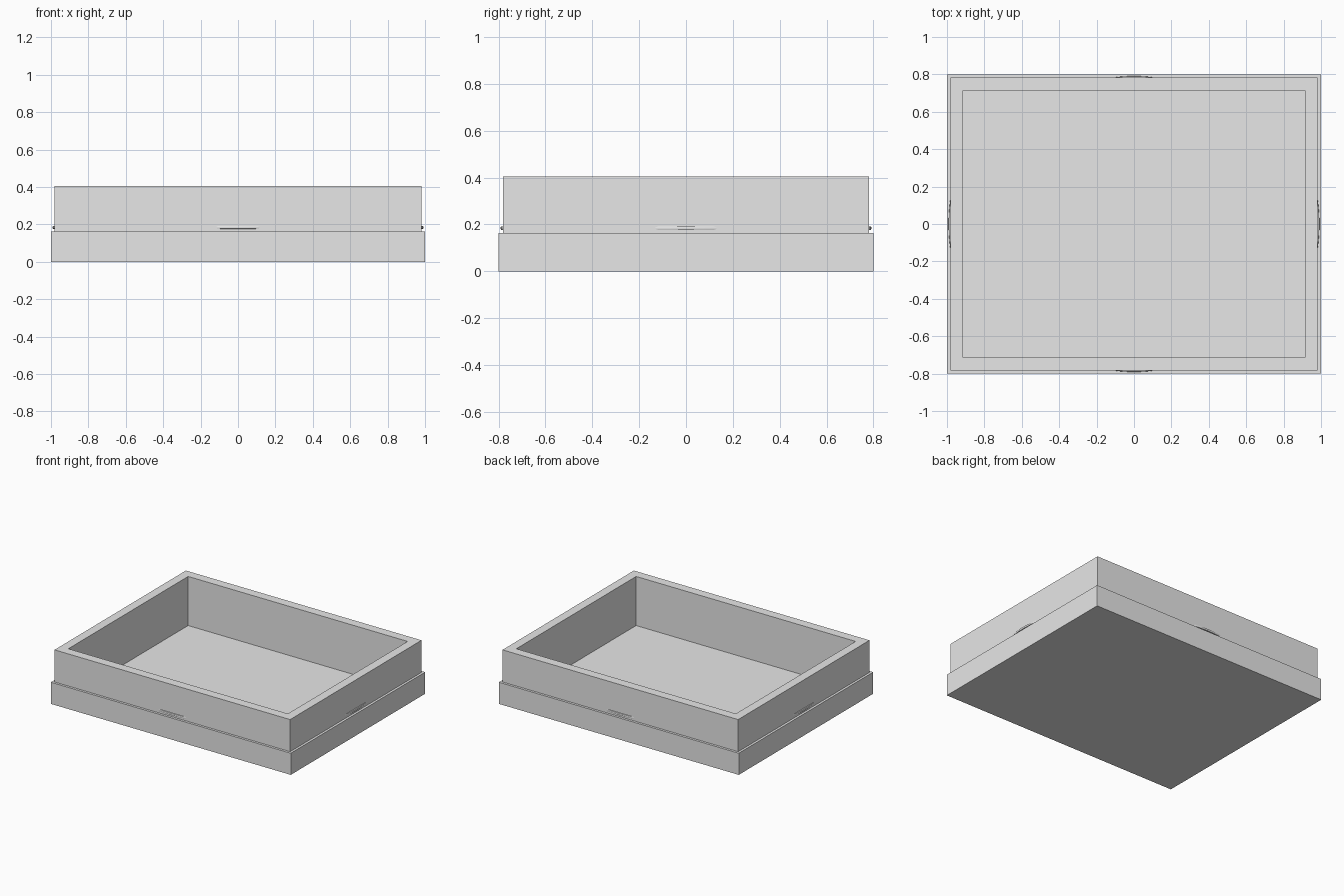
import bpy
import bmesh
import math

cube = bpy.data.objects.get("Cube")
if cube:
    bpy.data.objects.remove(cube, do_unlink=True)

grey = bpy.data.materials.new("light grey")
grey.use_nodes = True
grey.diffuse_color = (0.8, 0.8, 0.8, 1)
grey.node_tree.nodes["Principled BSDF"].inputs["Base Color"].default_value = (0.8, 0.8, 0.8, 1)


def add_object(name, bm):
    bmesh.ops.recalc_face_normals(bm, faces=bm.faces)
    mesh = bpy.data.meshes.new(name)
    bm.to_mesh(mesh)
    bm.free()
    mesh.materials.append(grey)
    obj = bpy.data.objects.new(name, mesh)
    bpy.context.collection.objects.link(obj)
    bpy.ops.object.select_all(action="DESELECT")
    obj.select_set(True)
    bpy.context.view_layer.objects.active = obj
    bpy.ops.object.shade_smooth_by_angle(angle=math.radians(35))
    return obj


# Tray body: stacked rectangles from the underside, over the rim, to the floor
levels = [
    (1.0, 0.8, 0.0),        # underside
    (1.0, 0.8, 0.163),      # outer edge of ledge
    (0.982, 0.782, 0.163),  # inner edge of ledge
    (0.982, 0.782, 0.405),  # outer rim
    (0.915, 0.713, 0.405),  # inner rim
    (0.915, 0.713, 0.035),  # floor
]
LEDGE_INNER, RIM_INNER = 2, 4
bm = bmesh.new()
rings = [[bm.verts.new((sx * x, sy * y, z))
          for sx, sy in ((-1, -1), (1, -1), (1, 1), (-1, 1))]
         for x, y, z in levels]
for low, high in zip(rings, rings[1:]):
    for i in range(4):
        j = (i + 1) % 4
        bm.faces.new((low[i], low[j], high[j], high[i]))
bm.faces.new(rings[0][::-1])
bm.faces.new(rings[-1])

# Round every corner except the ledge crease, the inner rim and the flat diagonals
sharp = [set(rings[LEDGE_INNER]), set(rings[RIM_INNER])]
rounded = [e for e in bm.edges
           if not any(set(e.verts) <= ring for ring in sharp)
           and e.calc_face_angle(0) > 0.5]
bmesh.ops.bevel(bm, geom=rounded, offset=0.011, segments=3, profile=0.5,
                affect="EDGES", clamp_overlap=True)
add_object("tray_body", bm)


# Snap ridges: thin shallow arcs bulging from the middle of each wall
def snap_ridge(name, half_length, wall, angle):
    bulge, embed, thick, steps = 0.009, 0.01, 0.016, 16
    bm = bmesh.new()
    outline = [bm.verts.new((half_length, embed, 0)), bm.verts.new((-half_length, embed, 0))]
    for i in range(steps + 1):
        t = 2 * i / steps - 1
        outline.append(bm.verts.new((t * half_length, -bulge * (1 - t * t), 0)))
    face = bm.faces.new(outline)
    top = bmesh.ops.extrude_face_region(bm, geom=[face])["geom"]
    bmesh.ops.translate(bm, vec=(0, 0, thick),
                        verts=[v for v in top if isinstance(v, bmesh.types.BMVert)])
    # soften the long outer edges
    edges = [e for e in bm.edges
             if all(v.co.y < embed / 2 for v in e.verts)
             and abs(e.verts[0].co.z - e.verts[1].co.z) < 0.001]
    bmesh.ops.bevel(bm, geom=edges, offset=0.004, segments=2, profile=0.5,
                    affect="EDGES", clamp_overlap=True)
    obj = add_object(name, bm)
    obj.rotation_euler.z = angle
    obj.location = (wall * math.sin(angle), -wall * math.cos(angle), 0.176)


for name, half_length, wall, turn in (("front", 0.115, 0.782, 0), ("left", 0.13, 0.982, 1),
                                      ("back", 0.115, 0.782, 2), ("right", 0.13, 0.982, 3)):
    snap_ridge(name + "_snap_ridge", half_length, wall, turn * math.pi / 2)
